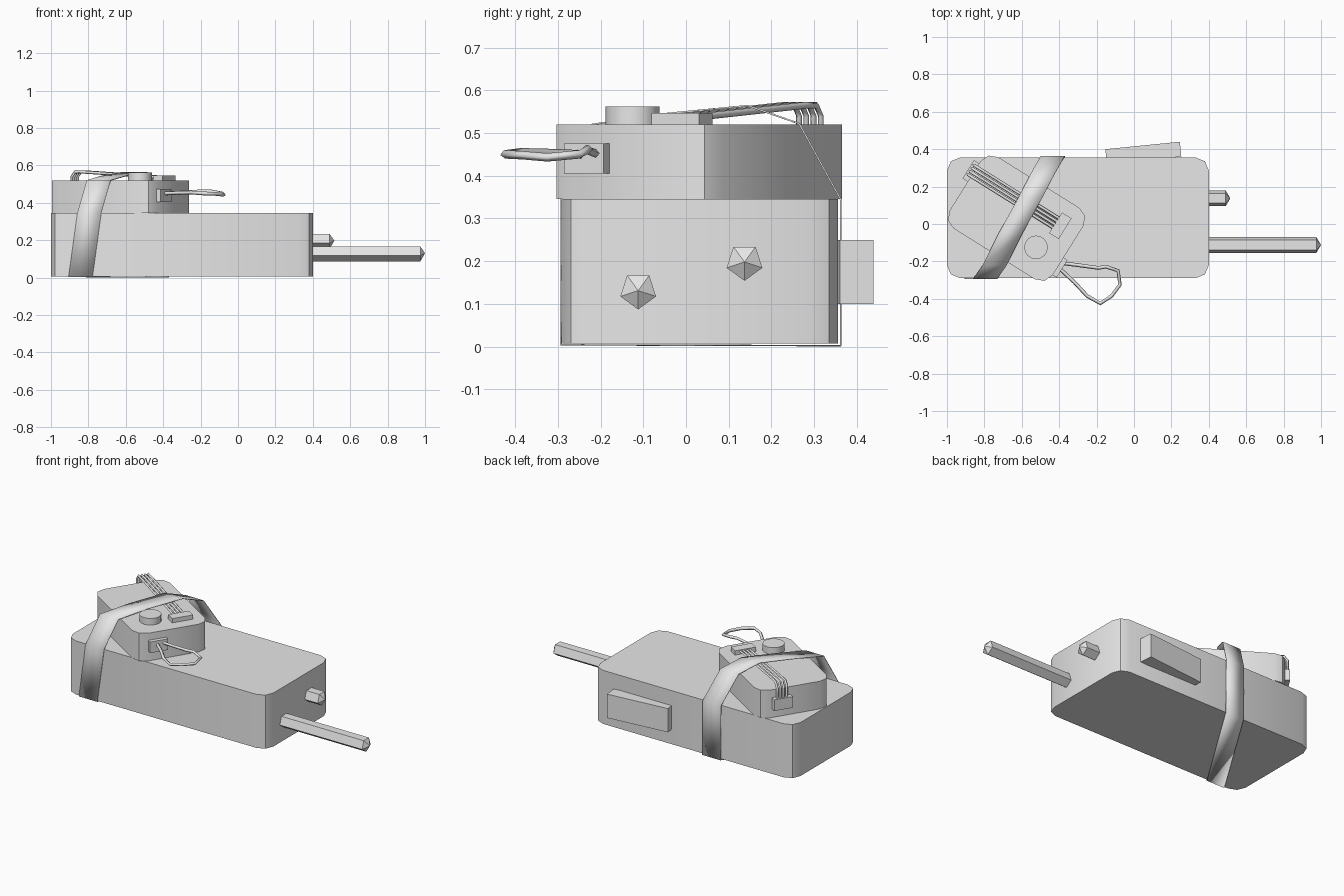
import bpy, bmesh, math
from mathutils import Matrix, Vector

cube = bpy.data.objects.get("Cube")
if cube:
    bpy.data.objects.remove(cube)

grey = bpy.data.materials.new("plain_grey")
grey.use_nodes = True
colour = (0.8, 0.8, 0.8, 1)
grey.diffuse_color = colour
grey.node_tree.nodes["Principled BSDF"].inputs["Base Color"].default_value = colour

# Frame of the turned device that sits on the body
DEVICE = Matrix.Translation((-0.628, 0.031, 0)) @ Matrix.Rotation(math.radians(-32), 4, 'Z')
WORLD = Matrix.Identity(4)


def finish(name, bm, frame=WORLD, smooth=True):
    bm.transform(frame)
    bmesh.ops.recalc_face_normals(bm, faces=bm.faces)
    mesh = bpy.data.meshes.new(name)
    bm.to_mesh(mesh)
    bm.free()
    mesh.materials.append(grey)
    obj = bpy.data.objects.new(name, mesh)
    bpy.context.collection.objects.link(obj)
    if smooth:
        bpy.ops.object.select_all(action='DESELECT')
        obj.select_set(True)
        bpy.context.view_layer.objects.active = obj
        bpy.ops.object.shade_smooth_by_angle(angle=math.radians(30))
    return obj


def box(name, centre, size, frame=WORLD, corner=0):
    """Box, optionally with rounded vertical corners."""
    bm = bmesh.new()
    bmesh.ops.create_cube(bm, size=1)
    bm.transform(Matrix.Translation(centre) @ Matrix.Diagonal((*size, 1)))
    if corner:
        upright = [e for e in bm.edges
                   if abs(e.verts[0].co.z - e.verts[1].co.z) > 0.01]
        bmesh.ops.bevel(bm, geom=upright, offset=corner, segments=2,
                        profile=0.5, affect='EDGES')
    return finish(name, bm, frame, bool(corner))


def rod(name, y, z, length, radius=0.044):
    """Five-sided rod along x with a pointed end."""
    bm = bmesh.new()
    start, shoulder, tip = 0.38, length - 0.025, length
    rings = []
    for x in (start, shoulder):
        ring = []
        for i in range(5):
            a = math.tau * i / 5 - math.pi / 2
            ring.append(bm.verts.new((x, y + radius * math.cos(a), z + radius * math.sin(a))))
        rings.append(ring)
    point = bm.verts.new((tip, y, z))
    bm.faces.new(rings[0])
    for i in range(5):
        j = (i + 1) % 5
        bm.faces.new((rings[0][i], rings[0][j], rings[1][j], rings[1][i]))
        bm.faces.new((rings[1][i], rings[1][j], point))
    obj = finish(name, bm)
    for p in obj.data.polygons:
        p.use_smooth = True
    bpy.ops.object.shade_smooth_by_angle(angle=math.radians(75))


def wire(name, points, radius, frame=WORLD):
    curve = bpy.data.curves.new(name, 'CURVE')
    curve.dimensions = '3D'
    curve.bevel_depth = radius
    curve.bevel_resolution = 0
    curve.use_fill_caps = True
    spline = curve.splines.new('POLY')
    spline.points.add(len(points) - 1)
    for p, co in zip(spline.points, points):
        p.co = (*(frame @ Vector(co)), 1)
    curve.materials.append(grey)
    bpy.context.collection.objects.link(bpy.data.objects.new(name, curve))


# Main body, rods and rear plate
box("body", (-0.3, 0.033, 0.176), (1.4, 0.645, 0.338), corner=0.07)
rod("long_rod", -0.112, 0.131, 1.0)
rod("short_rod", 0.137, 0.198, 0.515)
tilt = Matrix.Translation((0.05, 0.38, 0.175)) @ Matrix.Rotation(math.radians(5.7), 4, 'Z')
box("rear_plate", (0, 0, 0), (0.4, 0.08, 0.15), tilt)

# Device with its knob and sockets
box("device", (0, 0, 0.4325), (0.65, 0.45, 0.175), DEVICE, corner=0.07)
bm = bmesh.new()
bmesh.ops.create_cone(bm, cap_ends=True, segments=16, radius1=0.063, radius2=0.063, depth=0.05)
finish("knob", bm, Matrix.Translation((-0.524, -0.125, 0.537)))
box("top_socket", (0.22, 0.09, 0.53), (0.06, 0.13, 0.034), DEVICE)
box("end_socket", (-0.335, 0.085, 0.435), (0.045, 0.115, 0.07), DEVICE)
box("front_socket", (0.33, -0.1, 0.44), (0.04, 0.11, 0.07), DEVICE)

# Parallel wires over the device
for i in range(4):
    v = 0.06 + i * 0.02
    wire(f"device_wire_{i + 1}", [
        (0.21, v, 0.535), (0.15, v, 0.54), (-0.28, v, 0.565), (-0.325, v, 0.565),
        (-0.345, v, 0.54), (-0.345, v, 0.45)], 0.008, DEVICE)

# Loose loop of wire
wire("loop_wire", [
    (-0.38, -0.21, 0.452), (-0.30, -0.22, 0.455), (-0.19, -0.235, 0.462),
    (-0.15, -0.228, 0.462), (-0.085, -0.25, 0.45), (-0.075, -0.325, 0.443),
    (-0.12, -0.385, 0.448), (-0.18, -0.425, 0.45), (-0.25, -0.385, 0.455),
    (-0.32, -0.31, 0.453), (-0.39, -0.245, 0.45)], 0.01)

# Strap: a closed band around body and device, as centre line points
path = [(-0.842, -0.292, 0.004), (-0.795, -0.292, 0.345), (-0.745, -0.22, 0.52),
        (-0.66, -0.05, 0.545), (-0.552, 0.145, 0.564), (-0.49, 0.265, 0.522),
        (-0.435, 0.362, 0.345), (-0.432, 0.362, 0.002)]
bm = bmesh.new()
pairs = [[bm.verts.new((x + side, y, z)) for side in (-0.064, 0.064)] for x, y, z in path]
for i, (a, b) in enumerate(pairs):
    c, d = pairs[(i + 1) % len(pairs)]
    bm.faces.new((a, b, d, c))
strap = finish("strap", bm)
bpy.ops.object.shade_smooth_by_angle(angle=math.radians(60))
thick = strap.modifiers.new("thickness", 'SOLIDIFY')
thick.thickness = 0.004
thick.offset = 0
